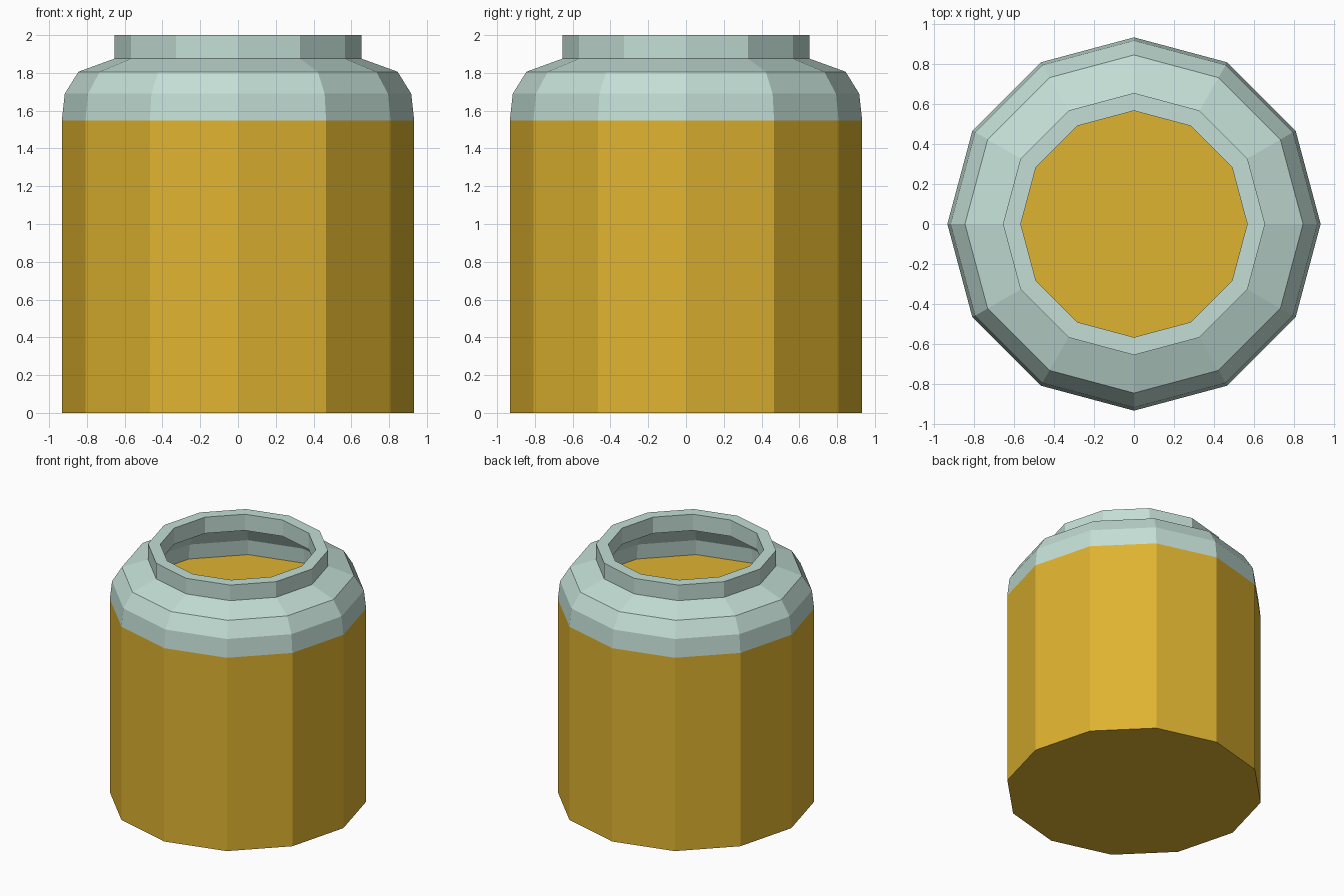
import bpy, bmesh, math

if "Cube" in bpy.data.objects:
    bpy.data.objects.remove(bpy.data.objects["Cube"])

SIDES = 12


def material(name, srgb):
    lin = [((c / 255 + 0.055) / 1.055) ** 2.4 for c in srgb]
    m = bpy.data.materials.new(name)
    m.diffuse_color = (*lin, 1)
    m.use_nodes = True
    m.node_tree.nodes["Principled BSDF"].inputs["Base Color"].default_value = m.diffuse_color
    return m


def lathe(name, profile, mat, cap_bottom=False, cap_top=False):
    """Revolve (radius, z) points, listed so that faces point outwards."""
    bm = bmesh.new()
    rings = []
    for r, z in profile:
        rings.append([bm.verts.new((r * math.cos(math.tau * i / SIDES),
                                    r * math.sin(math.tau * i / SIDES), z))
                      for i in range(SIDES)])
    for a, b in zip(rings, rings[1:]):
        for i in range(SIDES):
            j = (i + 1) % SIDES
            bm.faces.new((a[i], a[j], b[j], b[i]))
    if cap_bottom:
        bm.faces.new(rings[0][::-1])
    if cap_top:
        bm.faces.new(rings[-1])
    mesh = bpy.data.meshes.new(name)
    bm.to_mesh(mesh)
    bm.free()
    mesh.materials.append(mat)
    obj = bpy.data.objects.new(name, mesh)
    bpy.context.collection.objects.link(obj)
    return obj


honey = material("amber", (223, 179, 48))
glass = material("pale_green_glass", (195, 222, 213))

# Filled lower body with the flat surface of the contents on top
lathe("filled_body", [(0.933, 0), (0.933, 1.547), (0.845, 1.547)],
      honey, cap_bottom=True, cap_top=True)

# Glass shoulder, neck and rim, then back down the inside wall
lathe("glass_neck", [(0.933, 1.547), (0.917, 1.69), (0.845, 1.806),
                     (0.655, 1.875), (0.655, 2.0), (0.566, 2.0),
                     (0.566, 1.87), (0.757, 1.79), (0.829, 1.67),
                     (0.845, 1.547)], glass)
